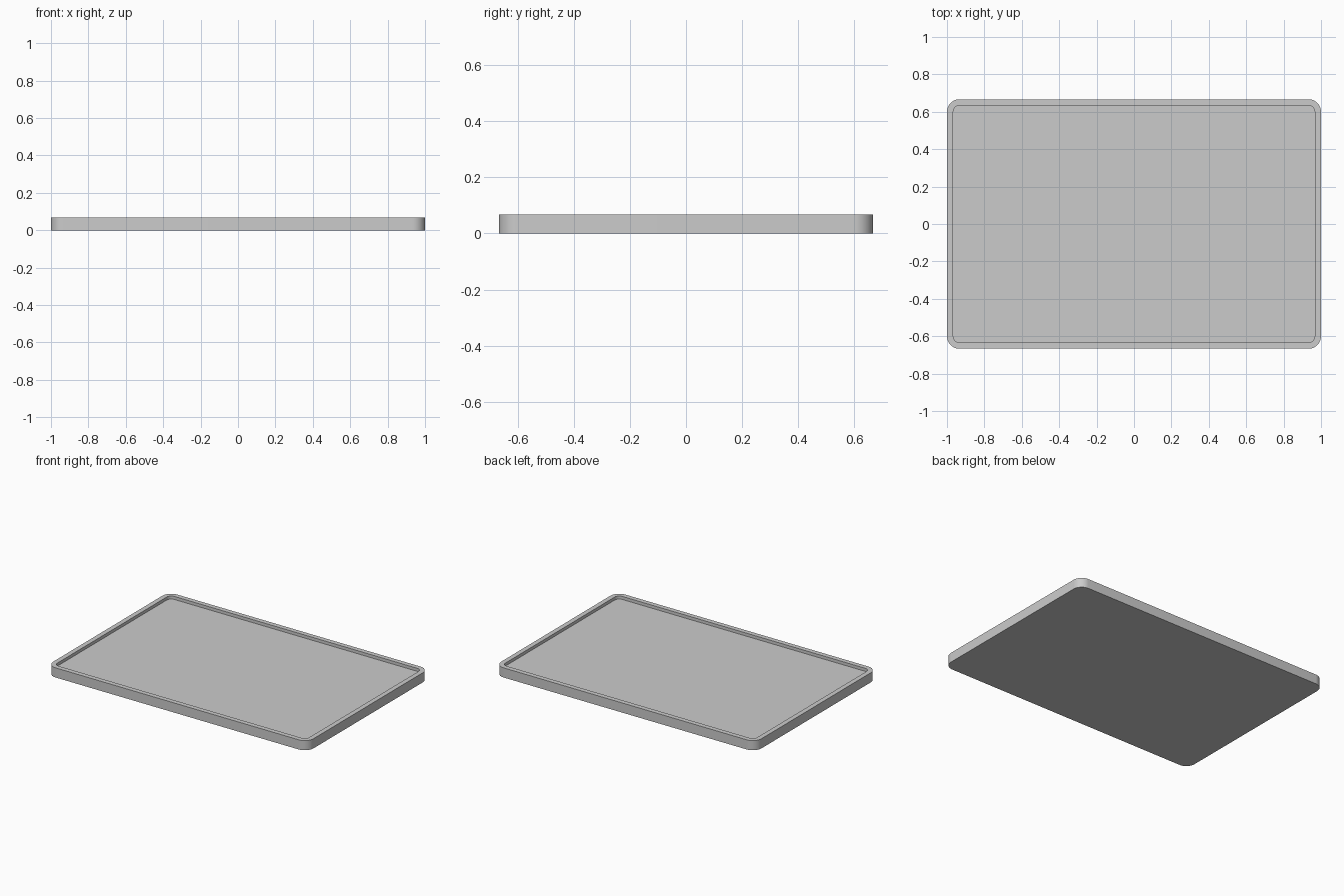
import bpy, bmesh
from math import cos, sin, pi

if "Cube" in bpy.data.objects:
    bpy.data.objects.remove(bpy.data.objects["Cube"])

W, D, H = 2.0, 4 / 3, 0.067      # overall size
R, RIM, FLOOR = 0.067, 0.0335, 0.046  # corner radius, rim width, floor height
SEG = 12


def rounded_ring(bm, inset, z):
    """Loop of vertices around a rounded rectangle."""
    r = R - inset
    cx, cy = W / 2 - R, D / 2 - R
    verts = []
    for k, (sx, sy) in enumerate([(1, 1), (-1, 1), (-1, -1), (1, -1)]):
        for i in range(SEG + 1):
            a = (k + i / SEG) * pi / 2
            verts.append(bm.verts.new((sx * cx + r * cos(a), sy * cy + r * sin(a), z)))
    return verts


bm = bmesh.new()
# outer bottom, outer top, inner rim edge, recessed floor edge
rings = [rounded_ring(bm, i, z) for i, z in
         [(0, 0), (0, H), (RIM, H), (RIM, FLOOR)]]
for low, high in zip(rings, rings[1:]):
    n = len(low)
    for i in range(n):
        j = (i + 1) % n
        bm.faces.new((low[i], low[j], high[j], high[i]))
# underside and recessed floor
bm.faces.new(rings[0][::-1])
bm.faces.new(rings[-1])

mesh = bpy.data.meshes.new("tray")
bm.to_mesh(mesh)
bm.free()
tray = bpy.data.objects.new("tray", mesh)
bpy.context.collection.objects.link(tray)

# smooth rounded corners, sharp rim edges
bpy.context.view_layer.objects.active = tray
tray.select_set(True)
bpy.ops.object.shade_smooth_by_angle(angle=pi / 6)
